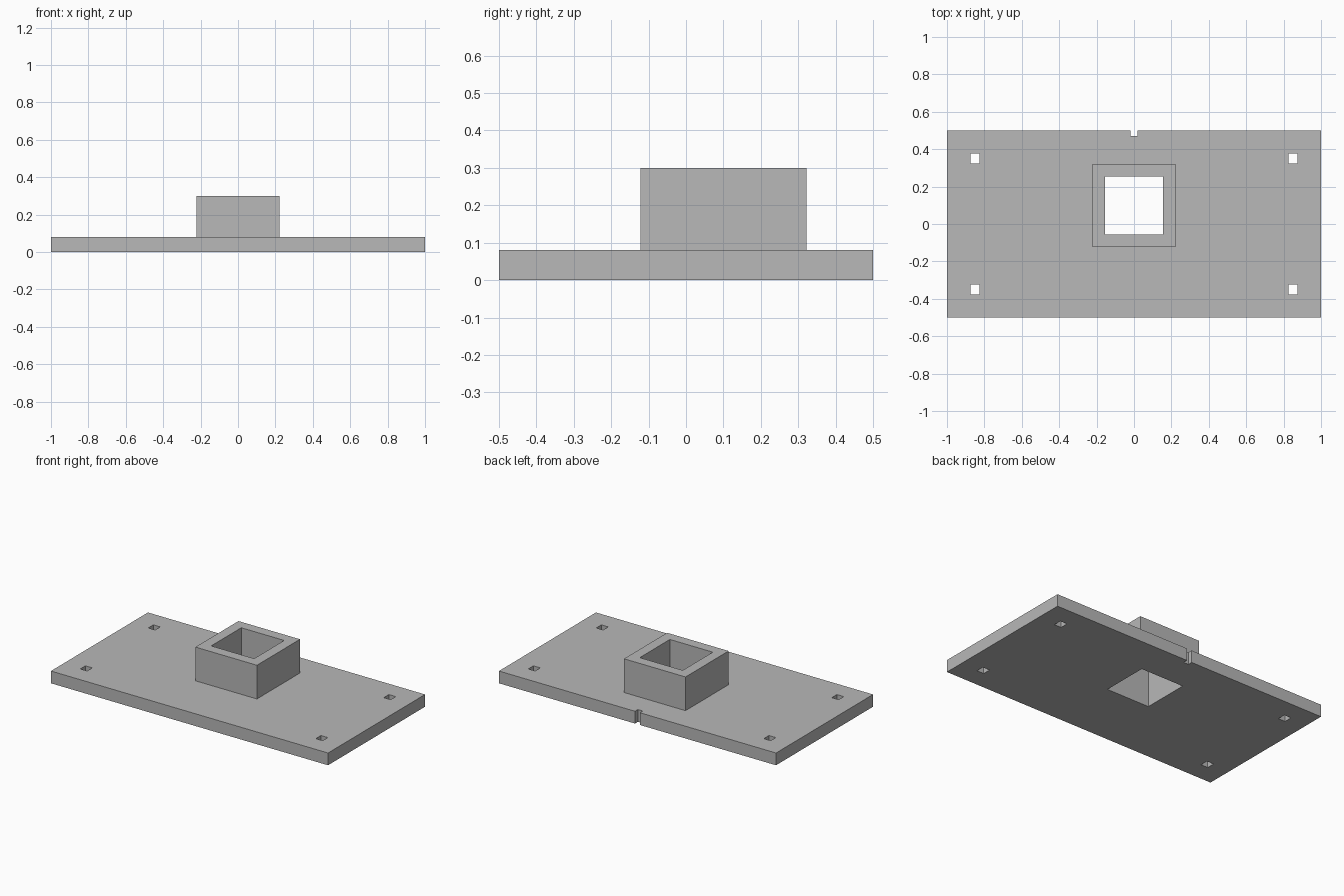
import bpy
import bmesh

if "Cube" in bpy.data.objects:
    bpy.data.objects.remove(bpy.data.objects["Cube"], do_unlink=True)

grey = bpy.data.materials.new("plain_grey")
grey.use_nodes = True
colour = (0.48, 0.48, 0.48, 1)
grey.diffuse_color = colour
grey.node_tree.nodes["Principled BSDF"].inputs["Base Color"].default_value = colour

PLATE_TOP, COLLAR_TOP = 0.08, 0.30
COLLAR_Y = 0.10


def box(name, centre, size):
    """Axis-aligned box with its geometry placed in model space."""
    bm = bmesh.new()
    bmesh.ops.create_cube(bm, size=1)
    bmesh.ops.scale(bm, vec=size, verts=bm.verts)
    bmesh.ops.translate(bm, vec=centre, verts=bm.verts)
    mesh = bpy.data.meshes.new(name)
    bm.to_mesh(mesh)
    bm.free()
    mesh.materials.append(grey)
    obj = bpy.data.objects.new(name, mesh)
    bpy.context.collection.objects.link(obj)
    return obj


def cut(target, cutter):
    """Cut a hidden helper out of a part."""
    mod = target.modifiers.new(cutter.name, 'BOOLEAN')
    mod.operation = 'DIFFERENCE'
    mod.solver = 'EXACT'
    mod.object = cutter
    bpy.context.view_layer.objects.active = target
    bpy.ops.object.modifier_apply(modifier=mod.name)


# Main parts
plate = box("base_plate", (0, 0, PLATE_TOP / 2), (2, 1, PLATE_TOP))
collar = box("square_collar", (0, COLLAR_Y, (PLATE_TOP + COLLAR_TOP) / 2),
             (0.444, 0.444, COLLAR_TOP - PLATE_TOP))

# Square opening through both parts
opening = box("opening_cutter", (0, COLLAR_Y, 0.2), (0.31, 0.31, 1))
cut(plate, opening)
cut(collar, opening)

# Corner mounting holes and the notch in the rear edge
cutters = [opening, box("notch_cutter", (0, 0.52, 0), (0.036, 0.1, 1))]
for x in (-0.85, 0.85):
    for y in (-0.35, 0.35):
        cutters.append(box("mounting_hole_cutter", (x, y, 0), (0.05, 0.053, 1)))
for cutter in cutters[1:]:
    cut(plate, cutter)

# Helpers are no longer needed
for cutter in cutters:
    bpy.data.objects.remove(cutter, do_unlink=True)
